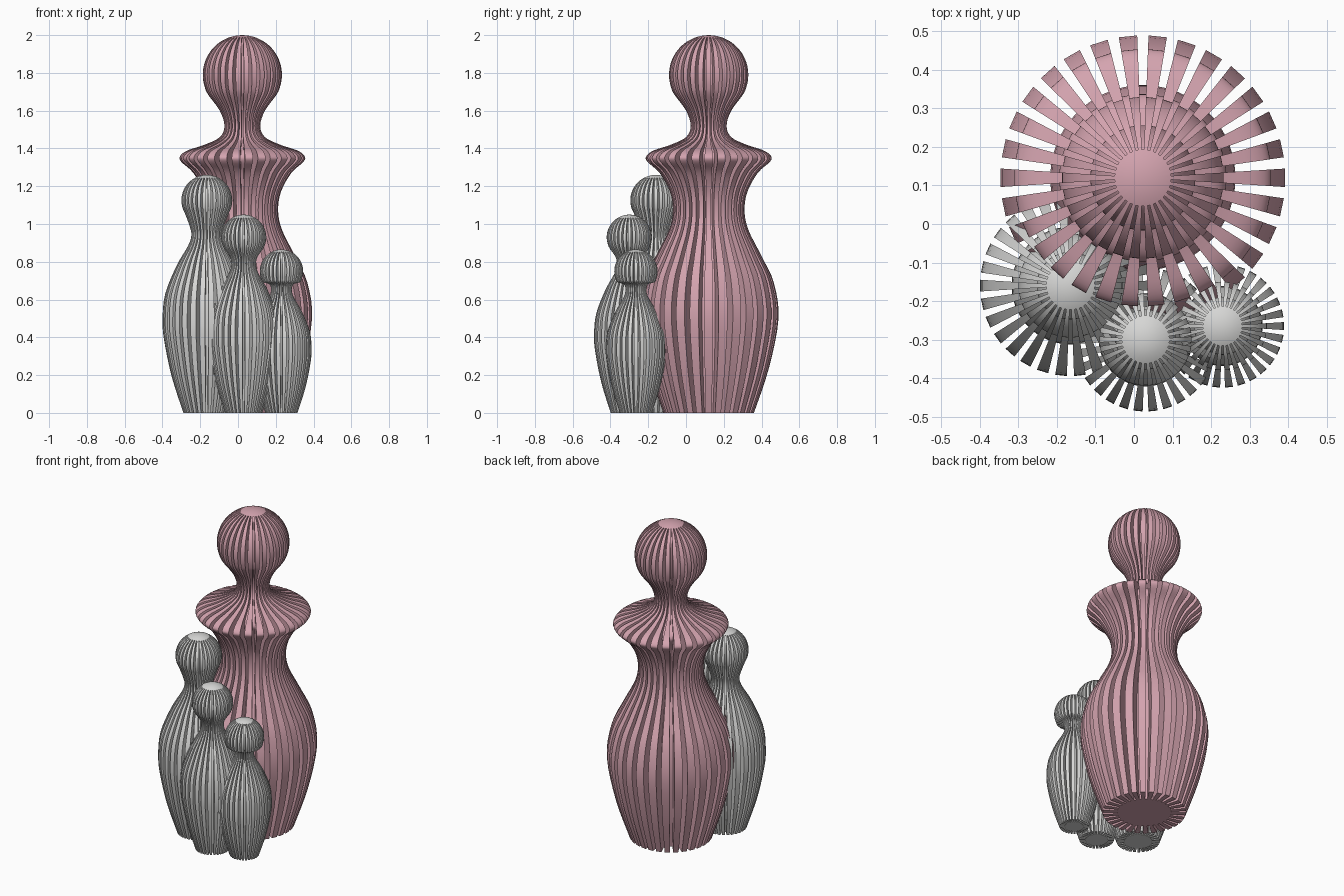
import bpy
import bmesh
from math import sin, cos, pi, radians

FINS = 30          # ribs around each figure
FIN_SHARE = 0.62   # part of each step filled by a rib
CORE = 0.65        # groove floor radius relative to rib radius

cube = bpy.data.objects.get("Cube")
if cube:
    bpy.data.objects.remove(cube, do_unlink=True)


def make_material(name, rgb):
    mat = bpy.data.materials.new(name)
    mat.use_nodes = True
    mat.diffuse_color = (*rgb, 1)
    mat.node_tree.nodes["Principled BSDF"].inputs["Base Color"].default_value = (*rgb, 1)
    return mat


def smooth_profile(points, steps=4):
    """Catmull-Rom curve through (radius, height) points."""
    pts = [points[0]] + points + [points[-1]]
    out = []
    for a, b, c, d in zip(pts, pts[1:], pts[2:], pts[3:]):
        for i in range(steps):
            t = i / steps
            out.append(tuple(
                0.5 * (2 * q + (r - p) * t + (2 * p - 5 * q + 4 * r - s) * t * t
                       + (3 * q - p - 3 * r + s) * t ** 3)
                for p, q, r, s in zip(a, b, c, d)))
    return out + [points[-1]]


def ribbed_figure(name, center, body, head_radius, height, cap_radius, mat):
    """Loft a toothed ring up the body and round head, then close with a smooth cap."""
    head_z = height - head_radius
    tilt = math_cap = cap_radius / head_radius
    # round head from below its widest point up to the cap edge
    low, high = radians(-30), pi / 2 - tilt
    head = [(head_radius * cos(a), head_z + head_radius * sin(a))
            for a in (low + (high - low) * i / 8 for i in range(9))]
    profile = [(r, z, CORE) for r, z in smooth_profile(body + head)]
    # cap rings have no grooves
    for k in (1, 0.66, 0.33):
        a = pi / 2 - tilt * k
        profile.append((head_radius * cos(a), head_z + head_radius * sin(a), 1))

    bm = bmesh.new()
    half = FIN_SHARE * pi / FINS
    rings = []
    for r, z, core in profile:
        ring = []
        for f in range(FINS):
            mid = 2 * pi * f / FINS
            for angle, k in ((mid - half, core), (mid - half, 1), (mid + half, 1), (mid + half, core)):
                ring.append(bm.verts.new((r * k * cos(angle), r * k * sin(angle), z)))
        rings.append(ring)
    n = FINS * 4
    for lower, upper in zip(rings, rings[1:]):
        for i in range(n):
            j = (i + 1) % n
            bm.faces.new((lower[i], lower[j], upper[j], upper[i]))
    # flat toothed base and cap tip
    bm.faces.new(rings[0][::-1])
    tip = bm.verts.new((0, 0, height))
    for i in range(n):
        bm.faces.new((rings[-1][i], rings[-1][(i + 1) % n], tip))
    bmesh.ops.remove_doubles(bm, verts=bm.verts, dist=1e-5)

    mesh = bpy.data.meshes.new(name)
    bm.to_mesh(mesh)
    bm.free()
    mesh.materials.append(mat)
    obj = bpy.data.objects.new(name, mesh)
    obj.location = (*center, 0)
    bpy.context.collection.objects.link(obj)
    bpy.ops.object.select_all(action="DESELECT")
    obj.select_set(True)
    bpy.context.view_layer.objects.active = obj
    bpy.ops.object.shade_smooth_by_angle(angle=radians(35))


pink = make_material("dusty pink", (0.66, 0.37, 0.43))
grey = make_material("light grey", (0.68, 0.68, 0.67))

# tall figure with flared shoulders
tall_body = [(0.24, 0), (0.32, 0.24), (0.37, 0.5), (0.345, 0.69), (0.28, 0.83), (0.21, 0.97),
             (0.19, 1.07), (0.205, 1.17), (0.26, 1.27), (0.325, 1.33), (0.33, 1.36),
             (0.29, 1.39), (0.2, 1.42), (0.12, 1.46), (0.095, 1.52), (0.12, 1.6)]
ribbed_figure("tall_figure", (0.023, 0.12), tall_body, 0.21, 2.0, 0.075, pink)


# small figures share one body shape: (share of belly radius, share of height)
small_shape = [(0.53, 0), (0.79, 0.15), (0.96, 0.3), (1, 0.39), (0.94, 0.5),
               (0.68, 0.62), (0.43, 0.7), (0.35, 0.745), (0.39, 0.785)]
for name, center, belly, head, height, cap in (
        ("large_small_figure", (-0.165, -0.16), 0.235, 0.135, 1.26, 0.065),
        ("middle_small_figure", (0.03, -0.3), 0.187, 0.12, 1.05, 0.065),
        ("least_small_figure", (0.23, -0.265), 0.16, 0.115, 0.865, 0.053)):
    ribbed_figure(name, center, [(r * belly, z * height) for r, z in small_shape],
                  head, height, cap, grey)
